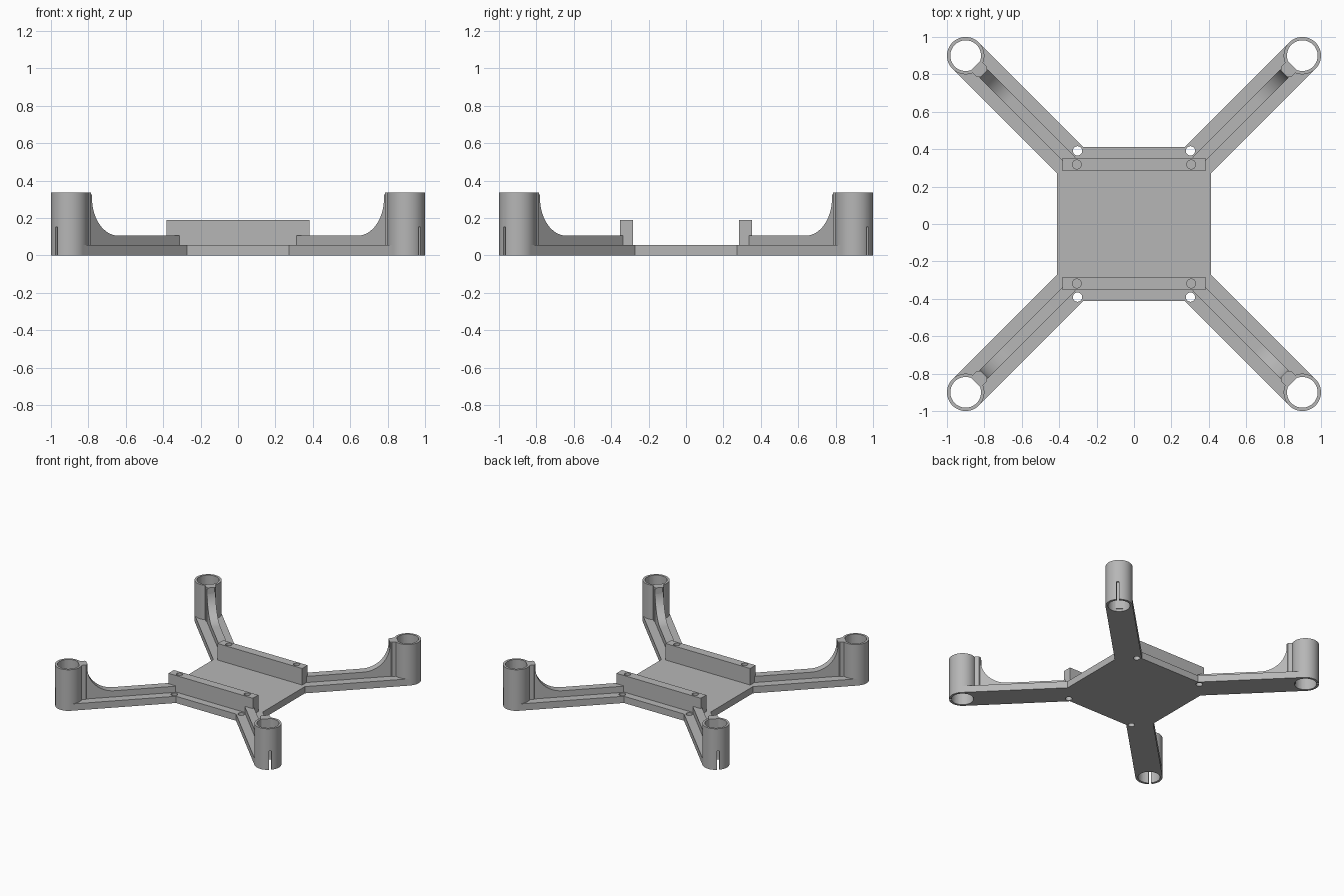
import bpy, bmesh, math
from mathutils import Matrix, Vector

if "Cube" in bpy.data.objects:
    bpy.data.objects.remove(bpy.data.objects["Cube"])

grey = bpy.data.materials.new("plain grey")
grey.diffuse_color = (0.47, 0.47, 0.47, 1)
grey.use_nodes = True
grey.node_tree.nodes["Principled BSDF"].inputs["Base Color"].default_value = grey.diffuse_color

R2 = math.sqrt(2)
MOTOR = 0.9            # motor tube centre, x and y
S = MOTOR * R2         # distance of that centre along the diagonal
PLATE = 0.413          # half size of centre plate
BASE_H, TUBE_H = 0.055, 0.335
TUBE_R, BORE_R = 0.1, 0.082
CORNERS = [(1, 1, 45), (-1, 1, 135), (-1, -1, 225), (1, -1, 315)]


def finish(name, bm, matrix=Matrix()):
    bmesh.ops.recalc_face_normals(bm, faces=bm.faces)
    bm.transform(matrix)
    me = bpy.data.meshes.new(name)
    bm.to_mesh(me)
    bm.free()
    me.materials.append(grey)
    ob = bpy.data.objects.new(name, me)
    bpy.context.collection.objects.link(ob)
    return ob


def prism(name, points, offset, matrix=Matrix()):
    """Extrude a closed 3D polygon by an offset."""
    bm = bmesh.new()
    face = bm.faces.new([bm.verts.new(p) for p in points])
    out = bmesh.ops.extrude_face_region(bm, geom=[face])
    verts = [v for v in out["geom"] if isinstance(v, bmesh.types.BMVert)]
    bmesh.ops.translate(bm, verts=verts, vec=offset)
    return finish(name, bm, matrix)


def box(name, x0, x1, y0, y1, z0, z1, matrix=Matrix()):
    pts = [(x0, y0, z0), (x1, y0, z0), (x1, y1, z0), (x0, y1, z0)]
    return prism(name, pts, (0, 0, z1 - z0), matrix)


def cylinder(name, x, y, r, z0, z1, sides=48):
    pts = [(x + r * math.cos(2 * math.pi * i / sides),
            y + r * math.sin(2 * math.pi * i / sides), z0) for i in range(sides)]
    return prism(name, pts, (0, 0, z1 - z0))


def cut(ob, cutters):
    for c in cutters:
        mod = ob.modifiers.new("cut", 'BOOLEAN')
        mod.operation, mod.solver, mod.object = 'DIFFERENCE', 'EXACT', c
        c.hide_render = True
        c.hide_set(True)


def smooth(ob):
    bpy.ops.object.select_all(action='DESELECT')
    ob.select_set(True)
    bpy.context.view_layer.objects.active = ob
    bpy.ops.object.shade_smooth_by_angle(angle=math.radians(30))


# Flat base: centre plate and four diagonal arms in one outline
half = TUBE_R / R2
inner = PLATE - TUBE_R * R2
quarter = [(PLATE, inner), (MOTOR + half, MOTOR - half),
           (MOTOR - half, MOTOR + half), (inner, PLATE)]
outline = []
for sx, sy, _ in CORNERS:
    row = quarter if sx * sy > 0 else quarter[::-1]
    outline += [(sx * x, sy * y, 0) for x, y in row]
base = prism("base_frame", outline, (0, 0, BASE_H))
holes = []
for sx, sy, _ in CORNERS:
    holes.append(cylinder("screw_hole_cutter", sx * 0.302, sy * 0.391, 0.025, -0.1, 0.2, 24))
    holes.append(cylinder("arm_bore_cutter", sx * MOTOR, sy * MOTOR, 0.09, -0.1, 0.2))
cut(base, holes)

# Two upright mounting rails with blind screw holes
for side, label in ((1, "back"), (-1, "front")):
    y0, y1 = sorted((side * 0.283, side * 0.353))
    rail = box(label + "_rail", -0.381, 0.381, y0, y1, 0.03, 0.19)
    cut(rail, [cylinder("rail_hole_cutter", x, side * 0.318, 0.024, 0.07, 0.3, 24)
               for x in (-0.306, 0.306)])

# Rib side profile: low beam sweeping up to the motor tube
R = 0.2
face_s = S - 0.137
profile = [(0.335 * R2, 0.03), (S - 0.092, 0.03), (S - 0.092, TUBE_H - 0.01),
           (face_s, TUBE_H - 0.01)]
for i in range(17):
    a = math.radians(90 * i / 16)
    profile.append((face_s - R + R * math.cos(a), 0.105 + R - R * math.sin(a)))
profile.append((0.335 * R2, 0.105))

for sx, sy, angle in CORNERS:
    turn = Matrix.Rotation(math.radians(angle), 4, 'Z')
    tag = ("back" if sy > 0 else "front") + ("_right" if sx > 0 else "_left")
    rib = prism(tag + "_arm_rib", [(s, -0.032, z) for s, z in profile],
                (0, 0.064, 0), turn)
    smooth(rib)
    # Chamfered post on the inner side of the tube
    post = [(S - 0.075, -0.038), (S - 0.075, 0.038), (S - 0.125, 0.038),
            (S - 0.138, 0.025), (S - 0.138, -0.025), (S - 0.125, -0.038)]
    prism(tag + "_tube_post", [(x, y, 0.02) for x, y in post],
          (0, 0, TUBE_H - 0.02), turn)
    # Motor tube, bored through, with a slot on its outer side
    tube = cylinder(tag + "_motor_tube", sx * MOTOR, sy * MOTOR, TUBE_R, 0, TUBE_H)
    cut(tube, [cylinder("tube_bore_cutter", sx * MOTOR, sy * MOTOR, BORE_R, -0.1, 0.5),
               box("slot_cutter", S + 0.05, S + 0.15, -0.009, 0.009, -0.1, 0.152, turn)])
    smooth(tube)
